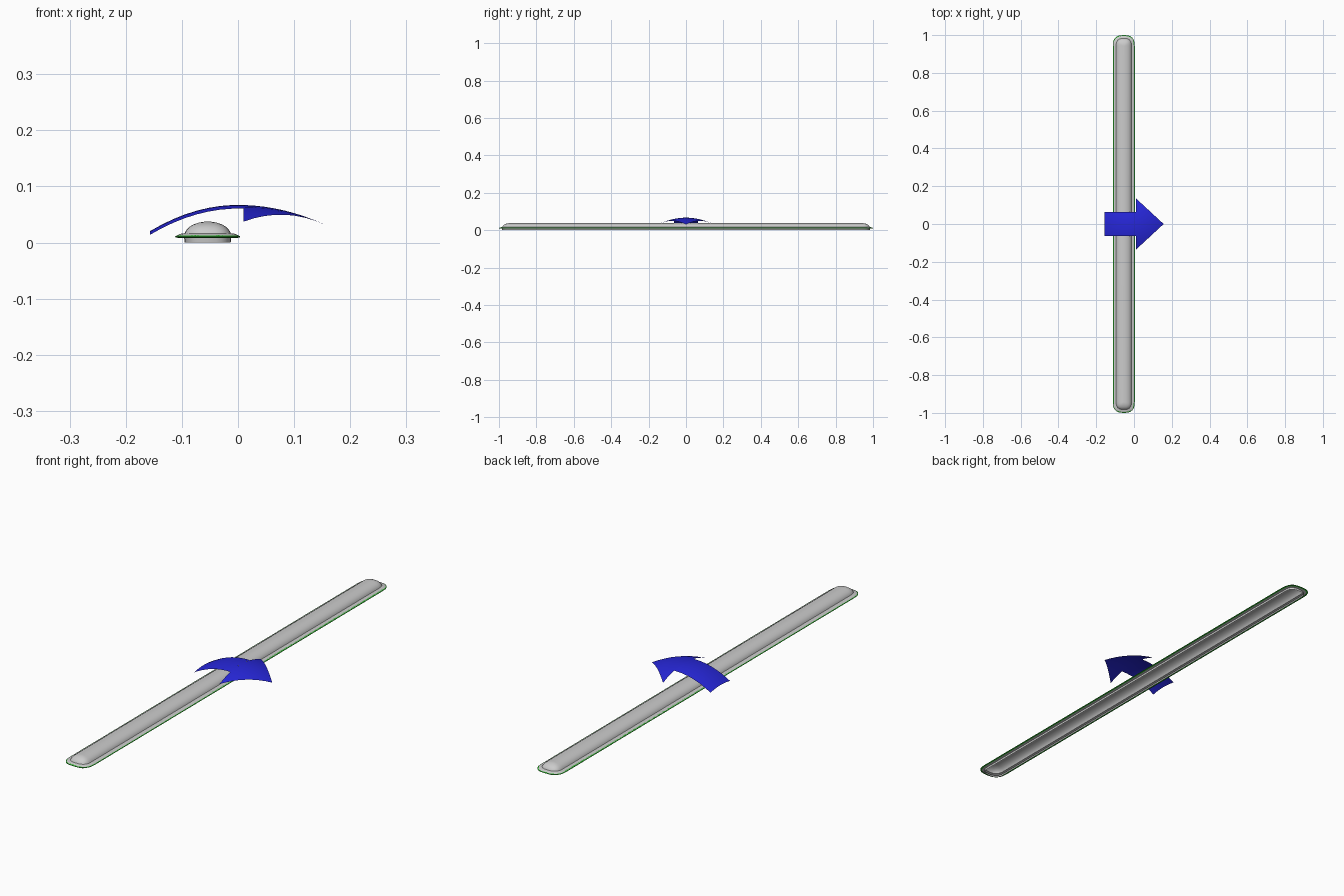
import bpy, bmesh, math

if "Cube" in bpy.data.objects:
    bpy.data.objects.remove(bpy.data.objects["Cube"])

CX = -0.054      # bar centre line
CORE = 0.942     # half length of the straight part


def material(name, rgb):
    m = bpy.data.materials.new(name)
    m.diffuse_color = (*rgb, 1)
    m.use_nodes = True
    m.node_tree.nodes["Principled BSDF"].inputs["Base Color"].default_value = m.diffuse_color
    return m


def finish(bm, name, mat=None, angle=35):
    bmesh.ops.remove_doubles(bm, verts=bm.verts, dist=1e-5)
    me = bpy.data.meshes.new(name)
    bm.to_mesh(me)
    bm.free()
    ob = bpy.data.objects.new(name, me)
    bpy.context.collection.objects.link(ob)
    if mat:
        me.materials.append(mat)
    bpy.ops.object.select_all(action='DESELECT')
    ob.select_set(True)
    bpy.context.view_layer.objects.active = ob
    bpy.ops.object.shade_smooth_by_angle(angle=math.radians(angle))
    return ob


def outline(w, z, n=12):
    # long rounded bar outline with half width w
    pts = []
    for s in (1, -1):
        for i in range(n + 1):
            a = math.pi * i / n
            c, q = math.cos(a), abs(math.sin(a)) if 0 < i < n else 0
            x = math.copysign(abs(c) ** 0.75, c) * w
            pts.append((CX + s * x, s * (CORE + w * q ** 0.75), z))
    return pts


def loft(name, profile, mat=None, closed=False):
    bm = bmesh.new()
    rings = [[bm.verts.new(p) for p in outline(w, z)] for w, z in profile]
    pairs = list(zip(rings, rings[1:]))
    if closed:
        pairs.append((rings[-1], rings[0]))
    for a, b in pairs:
        for i in range(len(a)):
            j = (i + 1) % len(a)
            bm.faces.new((a[i], a[j], b[j], b[i]))
    return finish(bm, name, mat)


# Domed grey bar: open skirt, flange and crown
loft("domed_bar", [(0.041, 0), (0.042, 0.008), (0.053, 0.010), (0.055, 0.0125),
                   (0.049, 0.0155), (0.041, 0.0165), (0.039, 0.021), (0.034, 0.027),
                   (0.026, 0.032), (0.016, 0.0355), (0.007, 0.037), (0, 0.0373)])

# Green edging around the flange
loft("edge_seal", [(0.052, 0.008), (0.058, 0.0095), (0.058, 0.011), (0.053, 0.0135)],
     material("green", (0.03, 0.45, 0.03)), closed=True)

# Curved arrow sheet, arched along and across
def arch(x, y):
    k = 1.90 if x < 0 else 1.46
    return (x, y, 0.067 - k * x * x - 1.6 * y * y)


def strip(bm, stations, m=10):
    rows = [[bm.verts.new(arch(x, h * (2 * j / m - 1))) for j in range(m + 1)]
            for x, h in stations]
    for a, b in zip(rows, rows[1:]):
        for j in range(m):
            bm.faces.new((a[j], b[j], b[j + 1], a[j + 1]))


X0, XH, X1 = -0.157, 0.01, 0.157
bm = bmesh.new()
strip(bm, [(X0 + (XH - X0) * i / 8, 0.064) for i in range(9)])
strip(bm, [(XH + (X1 - XH) * i / 8, 0.136 * (1 - i / 8)) for i in range(9)])
finish(bm, "curved_arrow", material("blue", (0.02, 0.02, 0.7)), 60)
